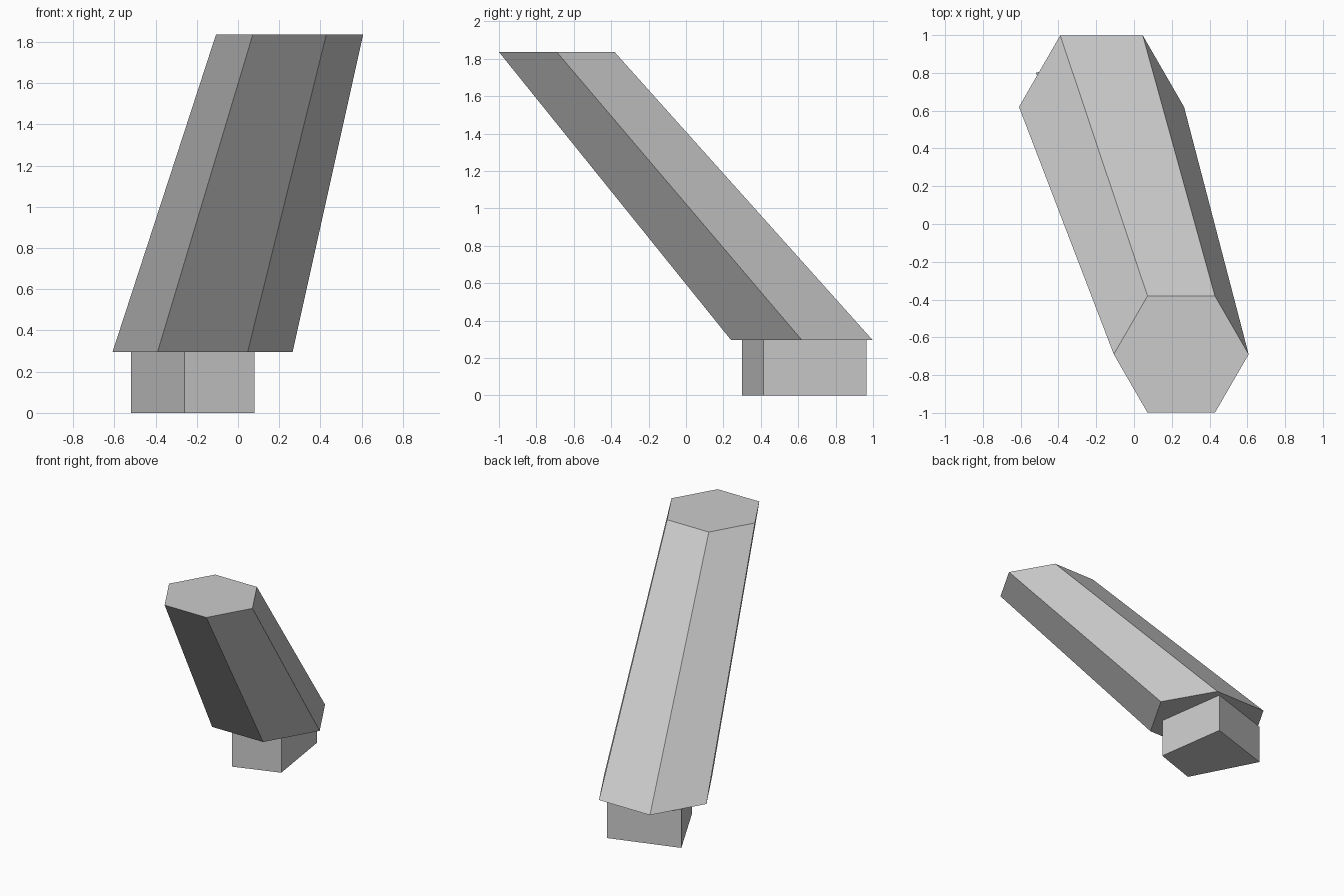
import bpy
import bmesh
from math import cos, sin, tau

cube = bpy.data.objects.get("Cube")
if cube:
    bpy.data.objects.remove(cube, do_unlink=True)

grey = bpy.data.materials.new("plain grey")
grey.use_nodes = True
colour = (0.6, 0.6, 0.6, 1)
grey.diffuse_color = colour
grey.node_tree.nodes["Principled BSDF"].inputs["Base Color"].default_value = colour


def hexagon(x, y, z, radius):
    """Six corners, with flat sides facing front and back."""
    return [(x + radius * cos(tau * i / 6), y + radius * sin(tau * i / 6), z)
            for i in range(6)]


def loft(name, lower, upper):
    """Closed solid between two matching outlines."""
    bm = bmesh.new()
    low = [bm.verts.new(p) for p in lower]
    high = [bm.verts.new(p) for p in upper]
    bm.faces.new(low[::-1])
    bm.faces.new(high)
    n = len(low)
    for i in range(n):
        j = (i + 1) % n
        bm.faces.new((low[i], low[j], high[j], high[i]))
    bmesh.ops.recalc_face_normals(bm, faces=bm.faces)
    mesh = bpy.data.meshes.new(name)
    bm.to_mesh(mesh)
    bm.free()
    mesh.materials.append(grey)
    obj = bpy.data.objects.new(name, mesh)
    bpy.context.collection.objects.link(obj)
    return obj


JOINT = 0.295
TOP = 1.835

# Short irregular four-sided foot
foot = [(-0.52, 0.80), (-0.26, 0.30), (0.08, 0.415), (0.0, 0.965)]
loft("foot_block", [(x, y, 0) for x, y in foot], [(x, y, JOINT) for x, y in foot])

# Leaning, tapering hexagonal column
loft("leaning_column",
     hexagon(-0.172, 0.62, JOINT, 0.437),
     hexagon(0.25, -0.69, TOP, 0.357))
